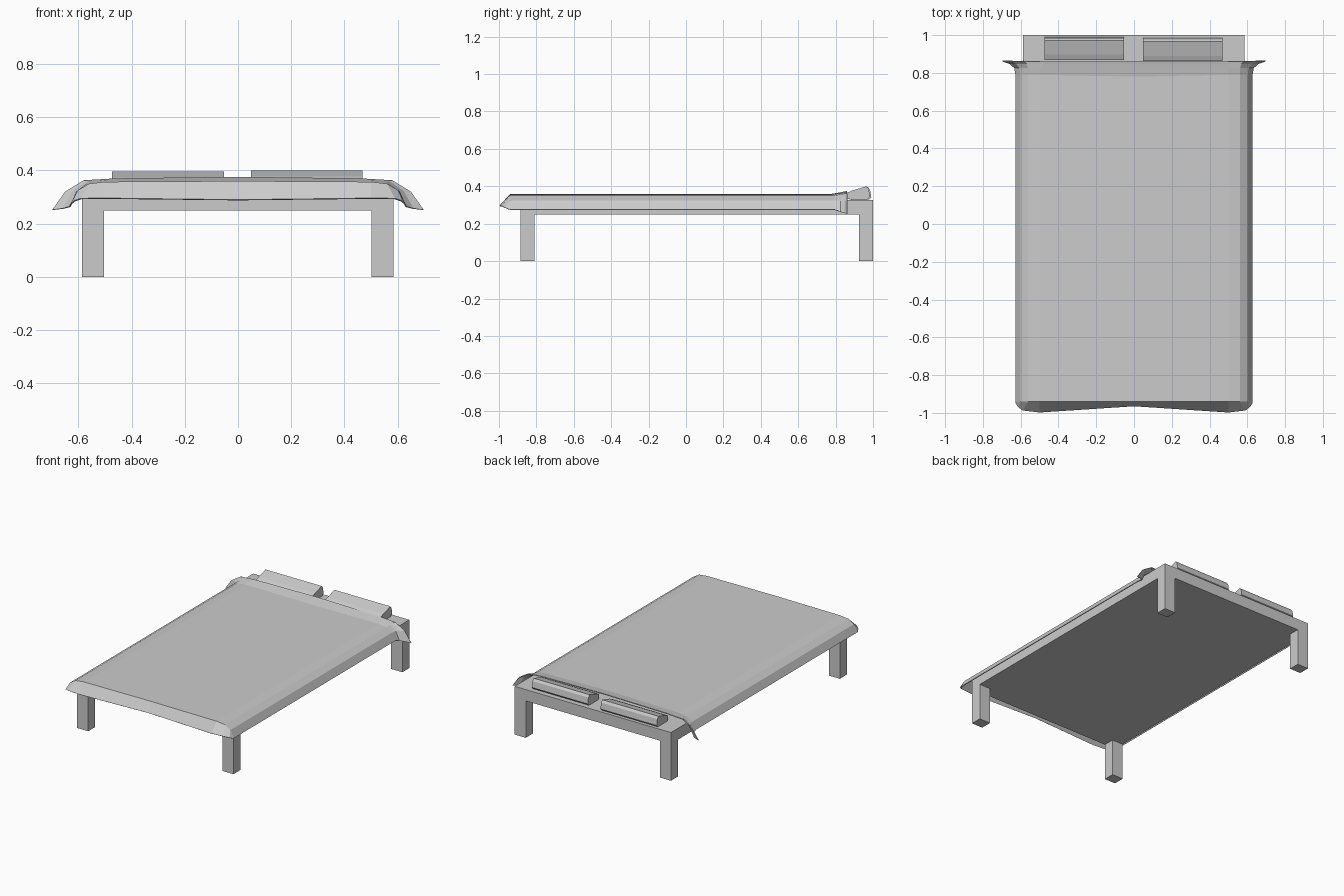
import bpy

if "Cube" in bpy.data.objects:
    bpy.data.objects.remove(bpy.data.objects["Cube"])


def mesh_object(name, verts, faces):
    me = bpy.data.meshes.new(name)
    me.from_pydata(verts, [], faces)
    me.update()
    ob = bpy.data.objects.new(name, me)
    bpy.context.collection.objects.link(ob)
    return ob


def box(name, x0, x1, y0, y1, z0, z1):
    bpy.ops.mesh.primitive_cube_add(
        size=1, location=((x0 + x1) / 2, (y0 + y1) / 2, (z0 + z1) / 2))
    ob = bpy.context.object
    ob.name = name
    ob.scale = (x1 - x0, y1 - y0, z1 - z0)
    return ob


# Frame slab and four square legs
box("bed_base", -0.587, 0.585, -0.885, 1.0, 0.25, 0.327)
for side, x0 in (("left", -0.587), ("right", 0.502)):
    for end, y0 in (("front", -0.885), ("back", 0.925)):
        box(f"{end}_{side}_leg", x0, x0 + 0.083, y0, y0 + 0.075, 0, 0.25)

# Pillows: side profile (y, z) extruded along x
profile = [(0.862, 0.337), (0.862, 0.366), (0.89, 0.378), (0.965, 0.4),
           (0.977, 0.385), (0.984, 0.345), (0.97, 0.33), (0.88, 0.33)]


def pillow(name, x0, x1, dy, dz):
    n = len(profile)
    verts = [(x, y + dy, z + dz) for x in (x0, x1) for y, z in profile]
    faces = [(i, (i + 1) % n, n + (i + 1) % n, n + i)[::-1] for i in range(n)]
    faces += [tuple(range(n)), tuple(range(2 * n - 1, n - 1, -1))]
    mesh_object(name, verts, faces)


pillow("left_pillow", -0.474, -0.052, 0.007, -0.004)
pillow("right_pillow", 0.048, 0.468, 0.0, 0.0)

# Blanket: half cross-sections lofted from the foot flap to the flared head end
body = [(0, 0.36), (0.5, 0.357), (0.56, 0.35), (0.602, 0.325), (0.628, 0.277)]
flap = [(0, -0.965, 0.29), (0.5, -0.998, 0.296), (0.59, -0.987, 0.295),
        (0.615, -0.968, 0.287), (0.626, -0.95, 0.278)]
head = [(0, 0.376), (0.46, 0.37), (0.58, 0.363), (0.65, 0.32), (0.698, 0.252)]


def blend(t, s):
    # t widens the flare, s raises and drops the fabric
    return [(a[0] + (b[0] - a[0]) * t, a[1] + (b[1] - a[1]) * s)
            for a, b in zip(body, head)]


rows = [flap]
for y, t, s in ((-0.94, 0, 0), (0.79, 0, 0), (0.825, 0.08, 0.5),
                (0.848, 0.45, 0.8), (0.86, 1, 1)):
    rows.append([(x, y, z) for x, z in blend(t, s)])
# the raised crease dips toward the foot in the middle
rows[2][0] = (0, 0.78, 0.36)

verts = []
for row in rows:
    verts += [(-x, y, z) for x, y, z in row[:0:-1]] + list(row)
w = 2 * len(body) - 1
faces = [(r * w + c, r * w + c + 1, (r + 1) * w + c + 1, (r + 1) * w + c)
         for r in range(len(rows) - 1) for c in range(w - 1)]
blanket = mesh_object("blanket", verts, faces)
solid = blanket.modifiers.new("thickness", "SOLIDIFY")
solid.thickness = 0.005
solid.offset = -1
